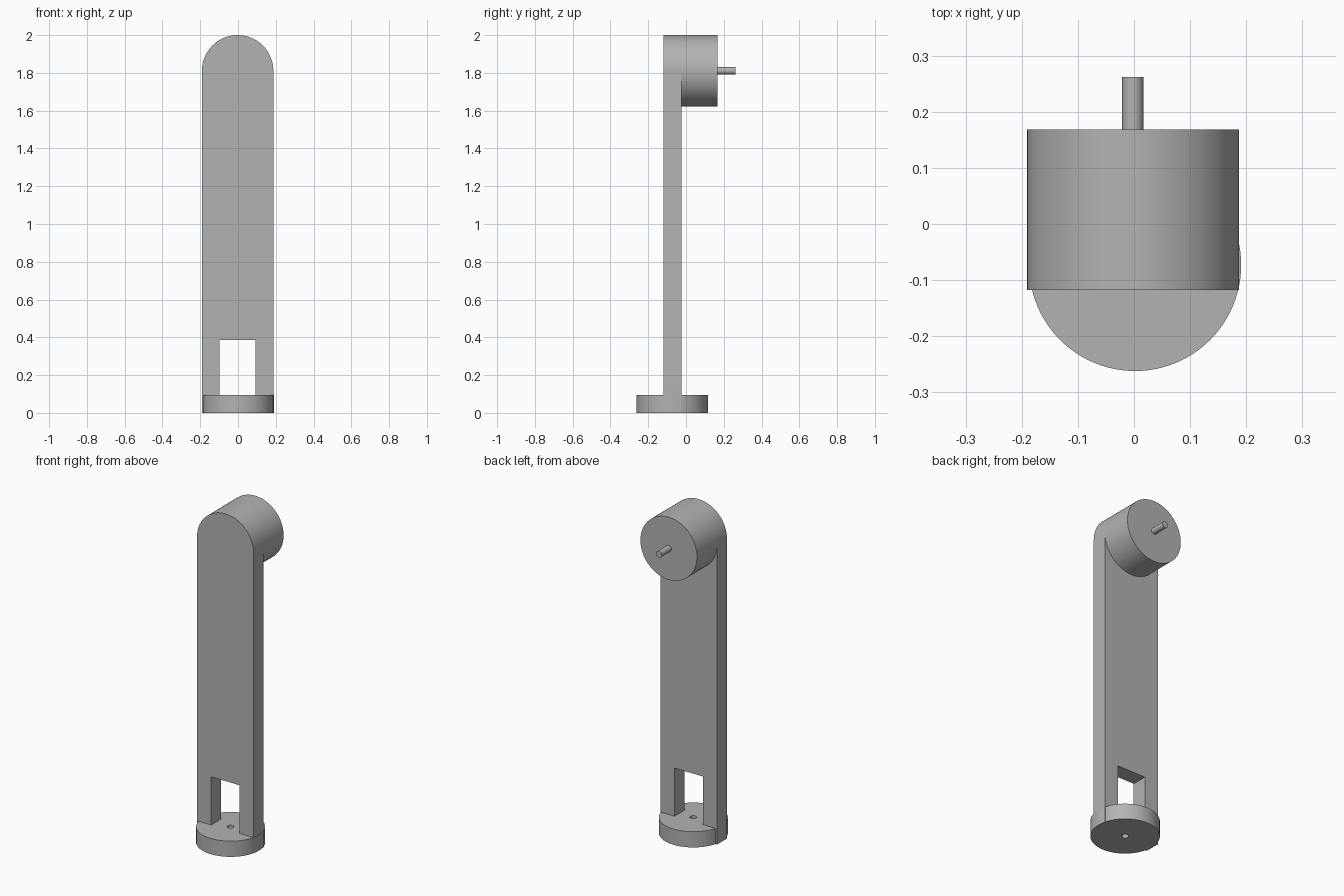
import bpy
import bmesh
from math import pi, sin, cos, radians
from mathutils import Vector, Matrix

if "Cube" in bpy.data.objects:
    bpy.data.objects.remove(bpy.data.objects["Cube"], do_unlink=True)

# Shared dimensions
R = 0.189             # radius of base, arm end and head
ROD = 0.019           # radius of pin and base hole
THICK = 0.095         # plate thickness
TOP = 2 - R           # height of the head axis
AXIS_X = -0.002       # arm and head centre
FRONT, HEAD_BACK, PIN_BACK = -0.118, 0.168, 0.262

grey = bpy.data.materials.new("plain grey")
grey.use_nodes = True
colour = (0.45, 0.45, 0.45, 1)
grey.diffuse_color = colour
grey.node_tree.nodes["Principled BSDF"].inputs["Base Color"].default_value = colour


def finish(name, bm):
    """Turn a bmesh into a smooth-shaded object with sharp edges kept."""
    bmesh.ops.recalc_face_normals(bm, faces=bm.faces)
    mesh = bpy.data.meshes.new(name)
    bm.to_mesh(mesh)
    bm.free()
    mesh.materials.append(grey)
    obj = bpy.data.objects.new(name, mesh)
    bpy.context.collection.objects.link(obj)
    bpy.ops.object.select_all(action="DESELECT")
    obj.select_set(True)
    bpy.context.view_layer.objects.active = obj
    bpy.ops.object.shade_smooth_by_angle(angle=radians(30))
    return obj


def rod_along_y(name, radius, y0, y1, sides):
    bm = bmesh.new()
    place = Matrix.Translation((AXIS_X, (y0 + y1) / 2, TOP)) @ Matrix.Rotation(pi / 2, 4, "X")
    bmesh.ops.create_cone(bm, cap_ends=True, segments=sides, radius1=radius,
                          radius2=radius, depth=y1 - y0, matrix=place)
    return finish(name, bm)


# Round base with a centre hole, turned from a rectangular section
bm = bmesh.new()
section = [(ROD, 0), (R, 0), (R, THICK), (ROD, THICK)]
ring = [bm.verts.new((r, 0, z)) for r, z in section]
edges = [bm.edges.new((ring[i - 1], ring[i])) for i in range(4)]
bmesh.ops.spin(bm, geom=ring + edges, cent=(0, 0, 0), axis=(0, 0, 1),
               angle=2 * pi, steps=96, use_merge=True)
bmesh.ops.remove_doubles(bm, verts=bm.verts, dist=0.0001)
bmesh.ops.translate(bm, verts=bm.verts, vec=(0.002, FRONT - 0.144 + R, 0))
finish("base_disc", bm)

# Upright arm: round-topped plate with a rectangular opening between two legs
half, slot_top = 0.095, 0.386
outline = [(-half, 0), (-R, 0)]
outline += [(-R * cos(pi * i / 48), TOP + R * sin(pi * i / 48)) for i in range(49)]
outline += [(R, 0), (half, 0), (half, slot_top), (-half, slot_top)]
bm = bmesh.new()
face = bm.faces.new([bm.verts.new((x + AXIS_X, FRONT, z)) for x, z in outline])
back = bmesh.ops.extrude_face_region(bm, geom=[face], use_keep_orig=True)["geom"]
bmesh.ops.translate(bm, vec=Vector((0, THICK, 0)),
                    verts=[v for v in back if isinstance(v, bmesh.types.BMVert)])
finish("upright_arm", bm)

# Round head behind the arm, and its pin
rod_along_y("head_cylinder", R, FRONT + THICK, HEAD_BACK, 96)
rod_along_y("head_pin", ROD, HEAD_BACK, PIN_BACK, 32)
